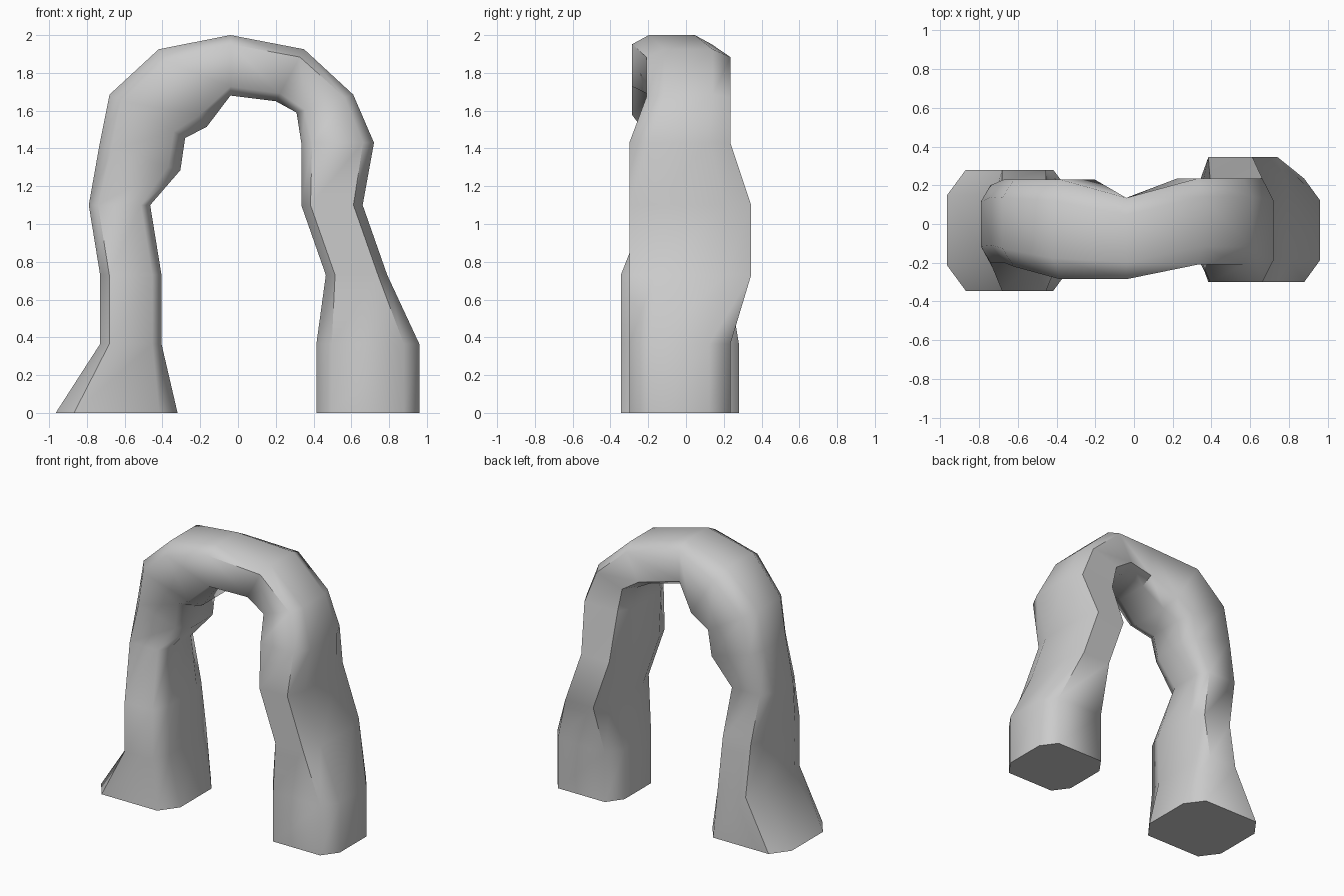
import bpy, bmesh, math
from mathutils import Vector

# Rings along the arch: outer x, outer z, inner x, inner z, front y, back y
rings = [
    (-0.965, 0, -0.32, 0, -0.345, 0.28),
    (-0.73, 0.365, -0.405, 0.365, -0.345, 0.28),
    (-0.73, 0.73, -0.405, 0.73, -0.345, 0.22),
    (-0.79, 1.10, -0.465, 1.10, -0.20, 0.20),
    (-0.735, 1.41, -0.305, 1.285, -0.20, 0.23),
    (-0.68, 1.685, -0.28, 1.455, -0.22, 0.23),
    (-0.42, 1.925, -0.165, 1.515, -0.285, 0.23),
    (-0.04, 2.0, -0.04, 1.68, -0.285, 0.135),
    (0.35, 1.925, 0.20, 1.65, -0.21, 0.235),
    (0.61, 1.685, 0.31, 1.59, -0.21, 0.235),
    (0.72, 1.43, 0.335, 1.43, -0.30, 0.235),
    (0.66, 1.10, 0.335, 1.10, -0.30, 0.345),
    (0.79, 0.73, 0.465, 0.73, -0.30, 0.345),
    (0.96, 0.365, 0.415, 0.365, -0.30, 0.235),
    (0.96, 0, 0.415, 0, -0.30, 0.235),
]

# Chamfered rectangle: (fraction outer to inner, fraction front to back)
a, b = 0.15, 0.21
section = [(a, 0), (1 - a, 0), (1, b), (1, 1 - b),
           (1 - a, 1), (a, 1), (0, 1 - b), (0, b)]

# Loft the stone arch through the rings
bm = bmesh.new()
loops = []
for ox, oz, ix, iz, y0, y1 in rings:
    loops.append([bm.verts.new((ox + (ix - ox) * u, y0 + (y1 - y0) * v,
                                oz + (iz - oz) * u)) for u, v in section])
n = len(section)
for p, q in zip(loops, loops[1:]):
    for i in range(n):
        j = (i + 1) % n
        bm.faces.new((p[i], p[j], q[j], q[i]))

# Flat soles of the two feet
bm.faces.new(loops[0])
bm.faces.new(loops[-1])
bmesh.ops.recalc_face_normals(bm, faces=bm.faces)

mesh = bpy.data.meshes.new("rock_arch")
bm.to_mesh(mesh)
bm.free()
arch = bpy.data.objects.new("rock_arch", mesh)
bpy.context.collection.objects.link(arch)
bpy.context.view_layer.objects.active = arch
arch.select_set(True)
bpy.ops.object.shade_smooth_by_angle(angle=math.radians(62))
